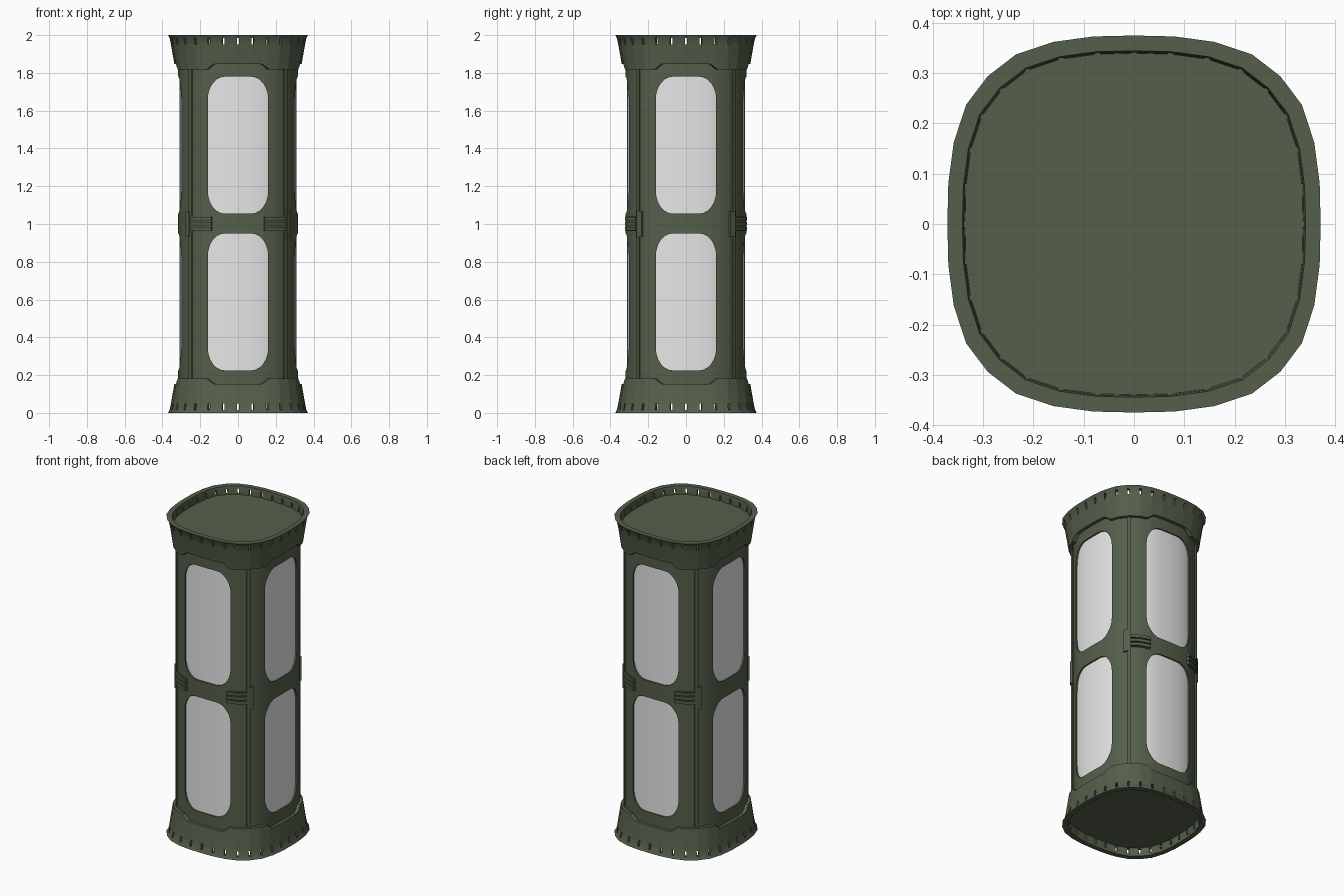
import bpy, bmesh, math

if "Cube" in bpy.data.objects:
    bpy.data.objects.remove(bpy.data.objects["Cube"])

# One eighth of the rounded-square outline (32 sides in all)
OCT = [(1, 0), (.995, .216), (.966, .432), (.9, .632), (.784, .784)]


def mat(name, col):
    m = bpy.data.materials.new(name)
    m.diffuse_color = (*col, 1)
    m.use_nodes = True
    m.node_tree.nodes["Principled BSDF"].inputs["Base Color"].default_value = m.diffuse_color
    return m


GREEN = mat("olive_green", (.09, .115, .07))
WHITE = mat("pale_grey", (.8, .8, .8))


def pt(t, s, z):
    """Point on the outline: t in 0..32 counter-clockwise from +x, half width s."""
    q, u = int(t % 32 // 8), t % 8
    v = min(u, 8 - u)
    i = min(int(v), 3)
    f = v - i
    x = OCT[i][0] * (1 - f) + OCT[i + 1][0] * f
    y = OCT[i][1] * (1 - f) + OCT[i + 1][1] * f
    if u > 4:
        x, y = y, x
    for _ in range(q):
        x, y = -y, x
    return (s * x, s * 1.01 * y, z)


def finish(bm, name, material):
    bmesh.ops.recalc_face_normals(bm, faces=bm.faces[:])
    me = bpy.data.meshes.new(name)
    bm.to_mesh(me)
    bm.free()
    ob = bpy.data.objects.new(name, me)
    bpy.context.collection.objects.link(ob)
    me.materials.append(material)
    return ob


def smooth(ob):
    bpy.ops.object.select_all(action='DESELECT')
    ob.select_set(True)
    bpy.context.view_layer.objects.active = ob
    bpy.ops.object.shade_smooth_by_angle(angle=math.radians(30))


def loop_verts(bm, s, z):
    return [bm.verts.new(pt(t, s, z)) for t in range(32)]


def strip(bm, a, b):
    n = len(a)
    for i in range(n):
        j = (i + 1) % n
        bm.faces.new((a[i], a[j], b[j], b[i]))


def band(name, t0, t1, z0, z1, s0, s1):
    """Raised curved plate hugging the outline between t0 and t1."""
    bm = bmesh.new()
    ts = [t0] + [k for k in range(33) if t0 < k < t1] + [t1]
    rows = [[bm.verts.new(pt(t, s, z)) for s, z in
             ((s0, z0), (s1, z0), (s1, z1), (s0, z1))] for t in ts]
    for a, b in zip(rows, rows[1:]):
        strip(bm, a, b)
    bm.faces.new(rows[0])
    bm.faces.new(rows[-1])
    smooth(finish(bm, name, GREEN))


# Body tube
bm = bmesh.new()
rings = [loop_verts(bm, s, z) for s, z in
         ((.318, .07), (.318, 1.93), (.297, 1.93), (.297, .07))]
for k in range(4):
    strip(bm, rings[k], rings[(k + 1) % 4])
body = finish(bm, "body_frame", GREEN)

# Window openings, two on each side
bm = bmesh.new()
for zc in (.5875, 1.4175):
    outline = []
    for q, (sx, sz) in enumerate(((1, 1), (-1, 1), (-1, -1), (1, -1))):
        for k in range(7):
            a = math.radians(q * 90 + k * 15)
            outline.append((sx * .07 + .09 * math.cos(a),
                            zc + sz * .2425 + .12 * math.sin(a)))
    for side in range(4):
        c, s = round(math.cos(side * math.pi / 2)), round(math.sin(side * math.pi / 2))
        near, far = [[bm.verts.new((c * r - s * w, s * r + c * w, z))
                      for w, z in outline] for r in (.2, .5)]
        strip(bm, near, far)
        bm.faces.new(near)
        bm.faces.new(far)
cutter = finish(bm, "window_cutter", GREEN)
cutter.hide_render = True
mod = body.modifiers.new("windows", 'BOOLEAN')
mod.operation = 'DIFFERENCE'
mod.solver = 'EXACT'
mod.object = cutter
bpy.context.view_layer.objects.active = body
bpy.ops.object.modifier_apply(modifier=mod.name)
bpy.data.objects.remove(cutter)
smooth(body)

# Pale core seen through the windows
bm = bmesh.new()
lo, hi = loop_verts(bm, .309, .1), loop_verts(bm, .309, 1.9)
strip(bm, lo, hi)
bm.faces.new(lo)
bm.faces.new(hi)
smooth(finish(bm, "window_core", WHITE))


def collar(name, top):
    """Flared end collar with a slotted rim, corner tabs and a recessed lid."""
    bm = bmesh.new()
    ts = [i + d for i in range(32) for d in (-.08, 0, .08, .3, .7)]
    n = len(ts)

    def ring(s, z):
        out = []
        for t in ts:
            h = z
            if z is None:       # collar edge, longer at the corners
                u = min(t % 8, 8 - t % 8)
                h = .152 + .03 * min(1, max(0, (u - 1.75) / .55))
            out.append(bm.verts.new(pt(t, s, 2 - h if top else h)))
        return out

    outer = [ring(.371, 0), ring(.362, .016), ring(.355, .05), ring(.337, None)]
    inner = [ring(.341, 0), ring(.338, .016), ring(.336, .05)]
    hem = ring(.314, None)
    strip(bm, outer[0], inner[0])
    strip(bm, outer[0], outer[1])
    strip(bm, inner[0], inner[1])
    strip(bm, outer[2], outer[3])
    strip(bm, outer[3], hem)
    for i in range(n):
        j = (i + 1) % n
        (a, b), (c, d) = outer[1:3], inner[1:3]
        if i % 5 < 2:           # slot: sill and lintel
            bm.faces.new((a[i], a[j], c[j], c[i]))
            bm.faces.new((b[i], b[j], d[j], d[i]))
        else:                   # solid wall
            bm.faces.new((a[i], a[j], b[j], b[i]))
            bm.faces.new((c[i], c[j], d[j], d[i]))
        if i % 5 in (0, 2):     # slot cheeks
            bm.faces.new((a[i], b[i], d[i], c[i]))
    bm.faces.new(inner[2])      # lid
    smooth(finish(bm, name, GREEN))


collar("bottom_collar", False)
collar("top_collar", True)

# Corner ribs, side clips and ridged grips
for n, c in enumerate((4, 12, 20, 28)):
    d = 1 if c in (4, 20) else -1       # direction towards the front/back face
    band(f"corner_rib_{n}", c - .17, c + .17, .14, 1.86, .31, .325)
    a, b = sorted((c - d * .5, c - d * .02))
    band(f"corner_clip_{n}", a, b, .93, 1.07, .31, .331)
    a, b = sorted((c + d * .15, c + d * 2))
    band(f"grip_base_{n}", a, b, .962, 1.04, .31, .323)
    for k in range(3):
        z = .966 + k * .026
        band(f"grip_ridge_{n}_{k}", a, b, z, z + .018, .31, .332)
